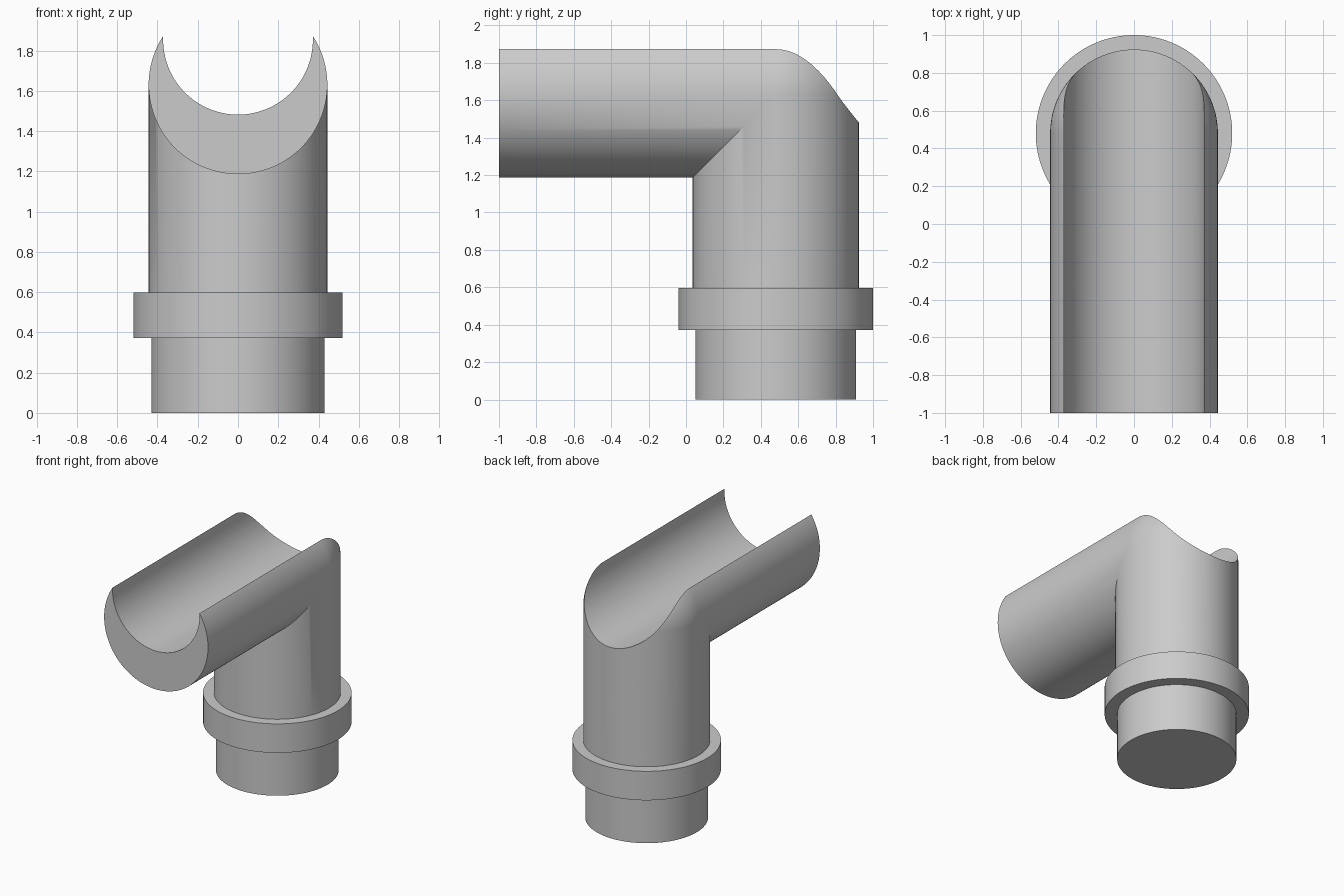
import bpy, bmesh
from math import sin, cos, pi, radians

cube = bpy.data.objects.get("Cube")
if cube:
    bpy.data.objects.remove(cube, do_unlink=True)

AXIS_Y = 0.48      # axis of the upright pipe
AXIS_Z = 1.63      # axis of the level pipe
RADIUS = 0.444
SEGMENTS = 128
BEND_STEPS = 32

grey = bpy.data.materials.new("plain_grey")
grey.use_nodes = True
colour = (0.6, 0.6, 0.6, 1)
grey.diffuse_color = colour
grey.node_tree.nodes["Principled BSDF"].inputs["Base Color"].default_value = colour


def make_object(name, bm):
    bmesh.ops.remove_doubles(bm, verts=bm.verts, dist=1e-5)
    bmesh.ops.dissolve_degenerate(bm, edges=bm.edges, dist=1e-6)
    bmesh.ops.recalc_face_normals(bm, faces=bm.faces)
    mesh = bpy.data.meshes.new(name)
    bm.to_mesh(mesh)
    bm.free()
    mesh.materials.append(grey)
    obj = bpy.data.objects.new(name, mesh)
    bpy.context.collection.objects.link(obj)
    return obj


def skin_rings(name, rings):
    """Closed solid through a list of equal rings, capped at both ends."""
    bm = bmesh.new()
    loops = [[bm.verts.new(p) for p in ring] for ring in rings]
    for a, b in zip(loops, loops[1:]):
        for i in range(len(a)):
            j = (i + 1) % len(a)
            bm.faces.new((a[i], a[j], b[j], b[i]))
    bm.faces.new(loops[0])
    bm.faces.new(loops[-1])
    return make_object(name, bm)


def circle(radius):
    steps = [2 * pi * i / SEGMENTS for i in range(SEGMENTS)]
    return [(radius * cos(t), radius * sin(t)) for t in steps]


def finish(obj):
    bpy.ops.object.select_all(action='DESELECT')
    obj.select_set(True)
    bpy.context.view_layer.objects.active = obj
    bpy.ops.object.shade_smooth_by_angle(angle=radians(30))


# Elbow pipe: mitred on the inside of the bend, ball-rounded on the outside
section = circle(RADIUS)
rings = [[(x, -1, AXIS_Z + u) for x, u in section]]
for k in range(BEND_STEPS + 1):
    turn = pi / 2 * k / BEND_STEPS
    rings.append([(x, AXIS_Y + u * sin(turn), AXIS_Z + u * cos(turn)) if u > 0
                  else (x, AXIS_Y + u, AXIS_Z + u) for x, u in section])
rings.append([(x, AXIS_Y + u, 0.59) for x, u in section])
elbow = skin_rings("elbow_pipe", rings)

# Round channel cut along the top of the level pipe
cutter = skin_rings("channel_cutter", [[(x, y, 1.854 + u) for x, u in circle(0.372)]
                                       for y in (-1.2, 1.2)])
cutter.hide_render = True
cut = elbow.modifiers.new("channel", 'BOOLEAN')
cut.operation = 'DIFFERENCE'
cut.solver = 'EXACT'
cut.object = cutter
bpy.context.view_layer.objects.active = elbow
bpy.ops.object.modifier_apply(modifier=cut.name)
bpy.data.objects.remove(cutter, do_unlink=True)
finish(elbow)

# Base plug and collar turned as one stepped fitting
profile = [(0.43, 0), (0.43, 0.373), (0.52, 0.373), (0.52, 0.597)]
fitting = skin_rings("base_and_collar", [[(x, AXIS_Y + u, z) for x, u in circle(r)]
                                         for r, z in profile])
finish(fitting)
